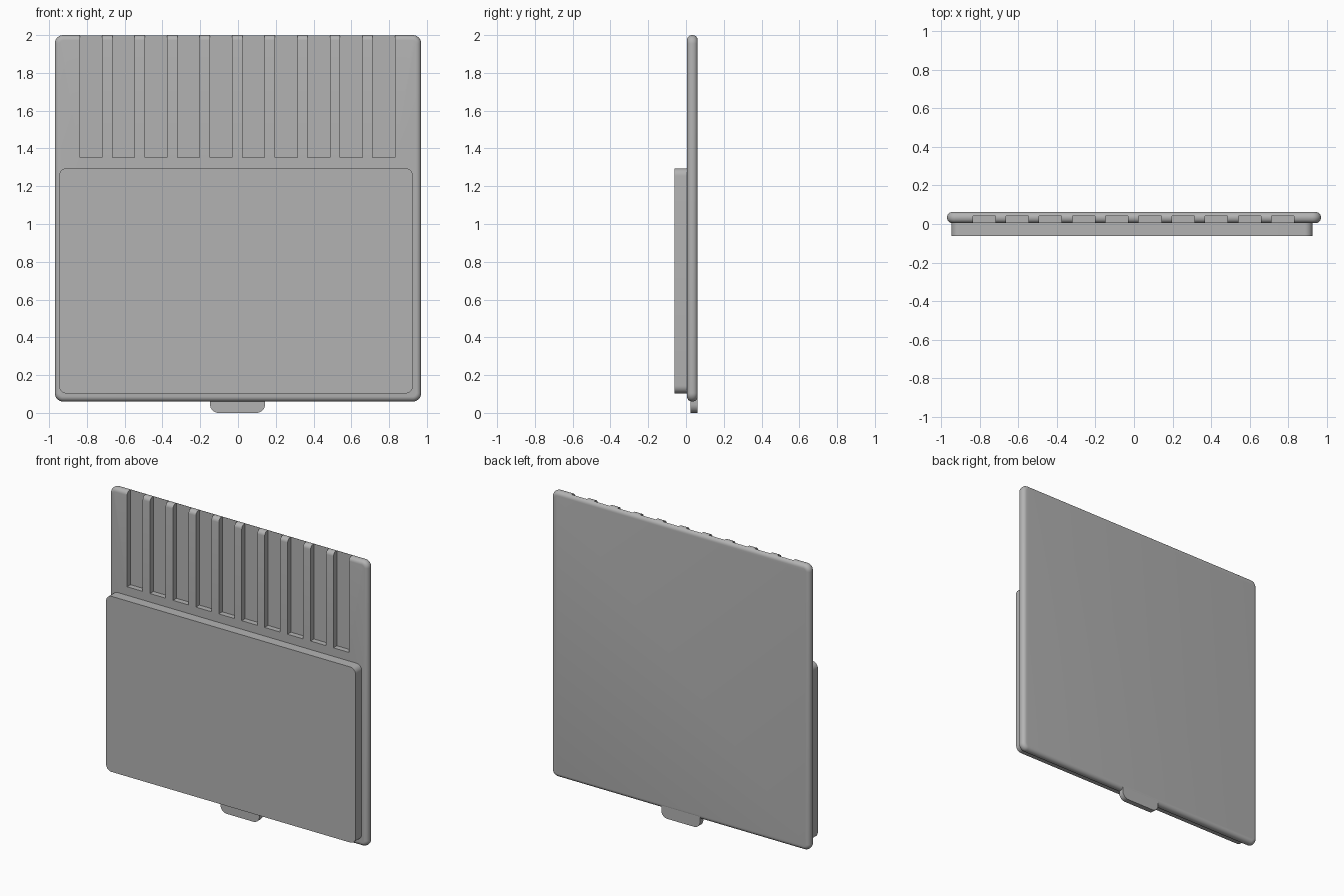
import bpy, bmesh, math

if "Cube" in bpy.data.objects:
    bpy.data.objects.remove(bpy.data.objects["Cube"], do_unlink=True)

grey = bpy.data.materials.new("plain grey")
grey.use_nodes = True
colour = (0.45, 0.45, 0.45, 1)
grey.diffuse_color = colour
grey.node_tree.nodes["Principled BSDF"].inputs["Base Color"].default_value = colour


def outline(x0, x1, z0, z1, r, steps=8):
    """Rounded rectangle in the xz plane."""
    corners = [(x1 - r, z1 - r), (x0 + r, z1 - r), (x0 + r, z0 + r), (x1 - r, z0 + r)]
    pts = []
    for i, (cx, cz) in enumerate(corners):
        for s in range(steps + 1):
            a = math.pi / 2 * (i + s / steps)
            pts.append((cx + r * math.cos(a), cz + r * math.sin(a)))
    return pts


def slab(name, x0, x1, z0, z1, y0, y1, corner, edge=0, steps=6):
    """Rounded slab, optionally with its front and back rims rounded over."""
    layers = [(y0, 0), (y1, 0)]
    if edge:
        arc = [(edge * (1 - math.sin(t)), edge * (1 - math.cos(t)))
               for t in (math.pi / 2 * s / steps for s in range(steps + 1))]
        layers = [(y0 + dy, inset) for dy, inset in reversed(arc)]
        layers += [(y1 - dy, inset) for dy, inset in arc]
    bm = bmesh.new()
    rings = []
    for y, i in layers:
        pts = outline(x0 + i, x1 - i, z0 + i, z1 - i, corner - i)
        rings.append([bm.verts.new((x, y, z)) for x, z in pts])
    for a, b in zip(rings, rings[1:]):
        for k in range(len(a)):
            n = (k + 1) % len(a)
            bm.faces.new((a[k], a[n], b[n], b[k]))
    bm.faces.new(rings[0])
    bm.faces.new(rings[-1])
    return finish(name, bm)


def finish(name, bm):
    bmesh.ops.recalc_face_normals(bm, faces=bm.faces)
    mesh = bpy.data.meshes.new(name)
    bm.to_mesh(mesh)
    bm.free()
    mesh.materials.append(grey)
    ob = bpy.data.objects.new(name, mesh)
    bpy.context.collection.objects.link(ob)
    return ob


def activate(ob):
    bpy.ops.object.select_all(action='DESELECT')
    ob.select_set(True)
    bpy.context.view_layer.objects.active = ob


# Main parts
board = slab("back_board", -0.97, 0.97, 0.06, 2.0, 0.005, 0.062, 0.045, 0.027)
panel = slab("front_panel", -0.947, 0.926, 0.103, 1.295, -0.062, 0.01, 0.04)
tab = slab("bottom_tab", -0.148, 0.143, 0.0, 0.14, 0.025, 0.061, 0.045)

# Row of ten slots, open at the top edge
bm = bmesh.new()
for i in range(10):
    box = bmesh.ops.create_cube(bm, size=1)["verts"]
    bmesh.ops.scale(bm, vec=(0.117, 0.1, 0.75), verts=box)
    bmesh.ops.translate(bm, vec=(-0.778 + 0.1722 * i, -0.008, 1.353 + 0.375), verts=box)
cutter = finish("slot_cutter", bm)
cutter.hide_render = True
mod = board.modifiers.new("slots", 'BOOLEAN')
mod.operation = 'DIFFERENCE'
mod.solver = 'EXACT'
mod.object = cutter
activate(board)
bpy.ops.object.modifier_apply(modifier=mod.name)
bpy.data.objects.remove(cutter, do_unlink=True)

for ob in (board, panel, tab):
    activate(ob)
    bpy.ops.object.shade_smooth_by_angle(angle=math.radians(35))
